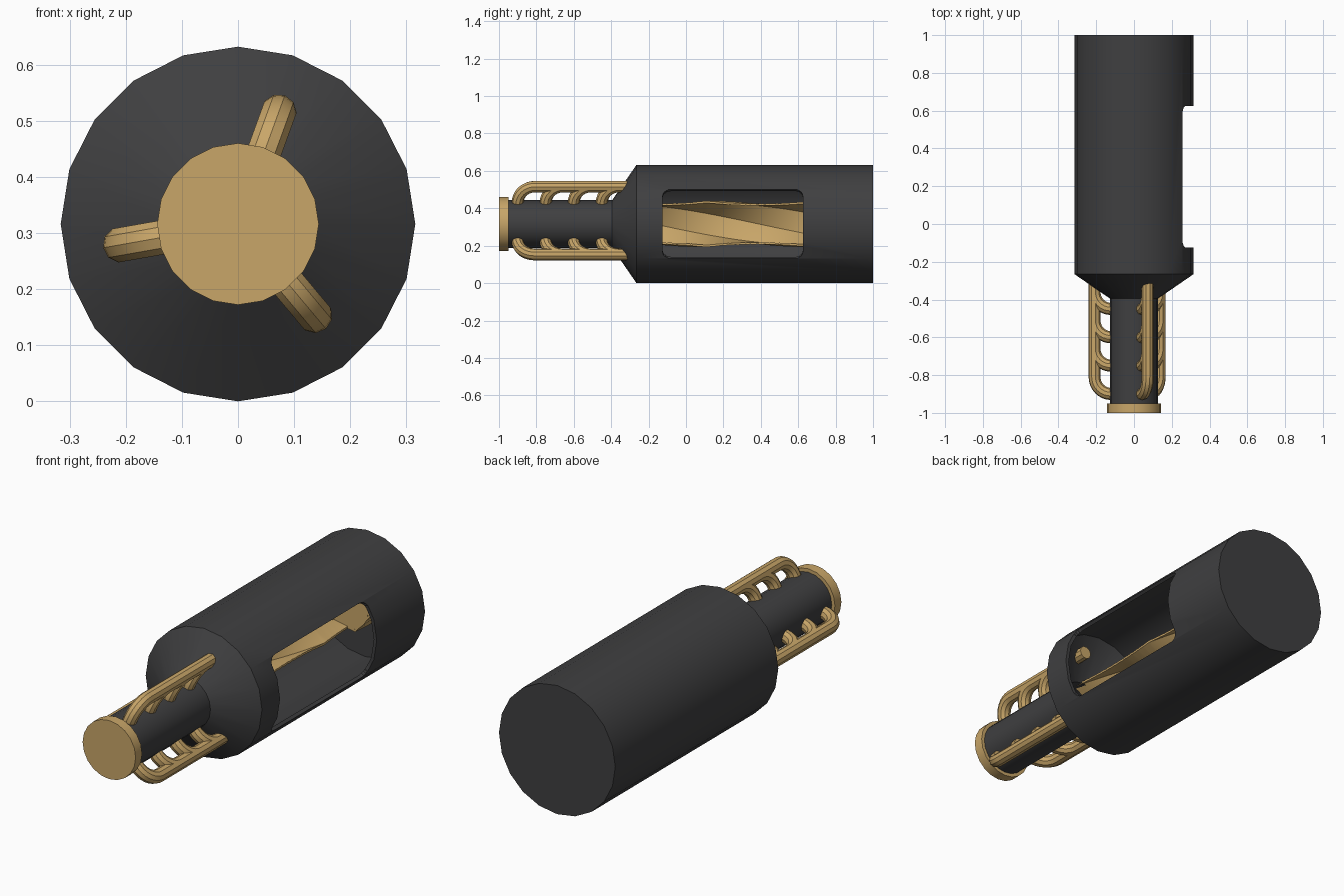
import bpy, bmesh, math
from mathutils import Vector

if "Cube" in bpy.data.objects:
    bpy.data.objects.remove(bpy.data.objects["Cube"])

ZC = 0.316          # height of the long axis
SIDES = 20


def material(name, rgb):
    m = bpy.data.materials.new(name)
    m.diffuse_color = (*rgb, 1)
    m.use_nodes = True
    m.node_tree.nodes["Principled BSDF"].inputs["Base Color"].default_value = m.diffuse_color
    return m


DARK = material("dark_metal", (0.05, 0.05, 0.052))
BRASS = material("brass", (0.58, 0.38, 0.14))


def add_object(name, bm, mat=None):
    bmesh.ops.recalc_face_normals(bm, faces=bm.faces)
    me = bpy.data.meshes.new(name)
    bm.to_mesh(me)
    bm.free()
    ob = bpy.data.objects.new(name, me)
    bpy.context.collection.objects.link(ob)
    if mat:
        me.materials.append(mat)
    return ob


def activate(ob):
    bpy.ops.object.select_all(action='DESELECT')
    ob.select_set(True)
    bpy.context.view_layer.objects.active = ob


def smooth(ob):
    activate(ob)
    bpy.ops.object.shade_smooth_by_angle(angle=math.radians(30))


def bridge(bm, a, b):
    n = len(a)
    for i in range(n):
        bm.faces.new((a[i], a[(i + 1) % n], b[(i + 1) % n], b[i]))


def ring(bm, y, r, n=SIDES, turn=0.0):
    return [bm.verts.new((r * math.cos(turn + math.tau * i / n), y,
                          ZC + r * math.sin(turn + math.tau * i / n))) for i in range(n)]


def lathe(name, profile, mat):
    """Closed solid turned around the long axis from (y, radius) pairs."""
    bm = bmesh.new()
    rings = [ring(bm, y, r) for y, r in profile]
    for a, b in zip(rings, rings[1:]):
        bridge(bm, a, b)
    bm.faces.new(rings[0])
    bm.faces.new(rings[-1])
    return add_object(name, bm, mat)


def cut(ob, cutter):
    cutter.hide_render = True
    activate(ob)
    m = ob.modifiers.new("cut", 'BOOLEAN')
    m.operation, m.object, m.solver = 'DIFFERENCE', cutter, 'EXACT'
    bpy.ops.object.modifier_apply(modifier=m.name)
    bpy.data.objects.remove(cutter)


# Hollow casing with cone and front barrel
casing = lathe("casing", [(1, 0.316), (-0.265, 0.316), (-0.395, 0.127), (-0.96, 0.127)], DARK)
activate(casing)
sol = casing.modifiers.new("wall", 'SOLIDIFY')
sol.thickness, sol.offset = 0.02, -1
bpy.ops.object.modifier_apply(modifier=sol.name)

# Side window: rounded rectangle that widens away from the axis
outline = []
for cy, cz, start in ((0.58, 0.141, 0), (-0.08, 0.141, 90), (-0.08, -0.141, 180), (0.58, -0.141, 270)):
    for k in range(6):
        a = math.radians(start + 18 * k)
        outline.append((cy + 0.045 * math.cos(a), cz + 0.045 * math.sin(a)))
bm = bmesh.new()
loops = [[bm.verts.new((x, y, ZC + z * x / 0.256)) for y, z in outline] for x in (0.1, 0.4)]
bridge(bm, *loops)
for lp in loops:
    bm.faces.new(lp)
bmesh.ops.triangulate(bm, faces=bm.faces)
cut(casing, add_object("window_cutter", bm))
smooth(casing)

# Muzzle cap
smooth(lathe("front_cap", [(-1, 0.144), (-0.95, 0.144)], BRASS))

# Twisted six-sided liner, opened lengthwise on the window side
bm = bmesh.new()
STEPS, Y0, Y1 = 36, -0.44, 0.97
TWIST = math.radians(107)
outer, inner = [], []
for s in range(STEPS + 1):
    y = Y0 + (Y1 - Y0) * s / STEPS
    turn = math.radians(125) + TWIST * (y + 0.125)
    outer.append(ring(bm, y, 0.124, 6, turn))
    inner.append(ring(bm, y, 0.113, 6, turn))
for rows in (outer, inner):
    for a, b in zip(rows, rows[1:]):
        bridge(bm, a, b)
bridge(bm, outer[0], inner[0])
bridge(bm, outer[-1], inner[-1])
bmesh.ops.triangulate(bm, faces=bm.faces)
liner = add_object("twisted_liner", bm, BRASS)
bm = bmesh.new()
bmesh.ops.create_cube(bm, size=1)
for v in bm.verts:
    v.co = Vector((v.co.x * 0.4 + 0.2, v.co.y * 1.5 + 0.1, v.co.z * 0.6 + ZC))
cut(liner, add_object("liner_cutter", bm))
smooth(liner)

# Plug closing the liner behind the opening
smooth(lathe("liner_plug", [(0.85, 0.112), (0.96, 0.112)], BRASS))

# Three branching pipes along the barrel
PIPE_R, RUN_R, BEND = 0.032, 0.212, 0.09


def bend(y):
    """Quarter bend rising from the barrel, as (y, radius) points."""
    pts = [(y, 0.1)]
    for k in range(9):
        a = math.pi / 2 * k / 8
        pts.append((y + BEND - BEND * math.cos(a), RUN_R - BEND + BEND * math.sin(a)))
    return pts


for n, deg in enumerate((70, 190, 310)):
    c, s = math.cos(math.radians(deg)), math.sin(math.radians(deg))
    cu = bpy.data.curves.new("pipe", 'CURVE')
    cu.dimensions = '3D'
    cu.bevel_depth, cu.bevel_resolution, cu.use_fill_caps = PIPE_R, 3, True
    for i in range(4):
        path = bend(-0.9 + 0.15 * i)
        if i == 0:
            path.append((-0.27, RUN_R))
        sp = cu.splines.new('POLY')
        sp.points.add(len(path) - 1)
        for p, (y, r) in zip(sp.points, path):
            p.co = (r * c, y, ZC + r * s, 1)
    cu.materials.append(BRASS)
    ob = bpy.data.objects.new(f"gas_pipe_{n + 1}", cu)
    bpy.context.collection.objects.link(ob)
    activate(ob)
    bpy.ops.object.convert(target='MESH')
    smooth(bpy.context.view_layer.objects.active)
